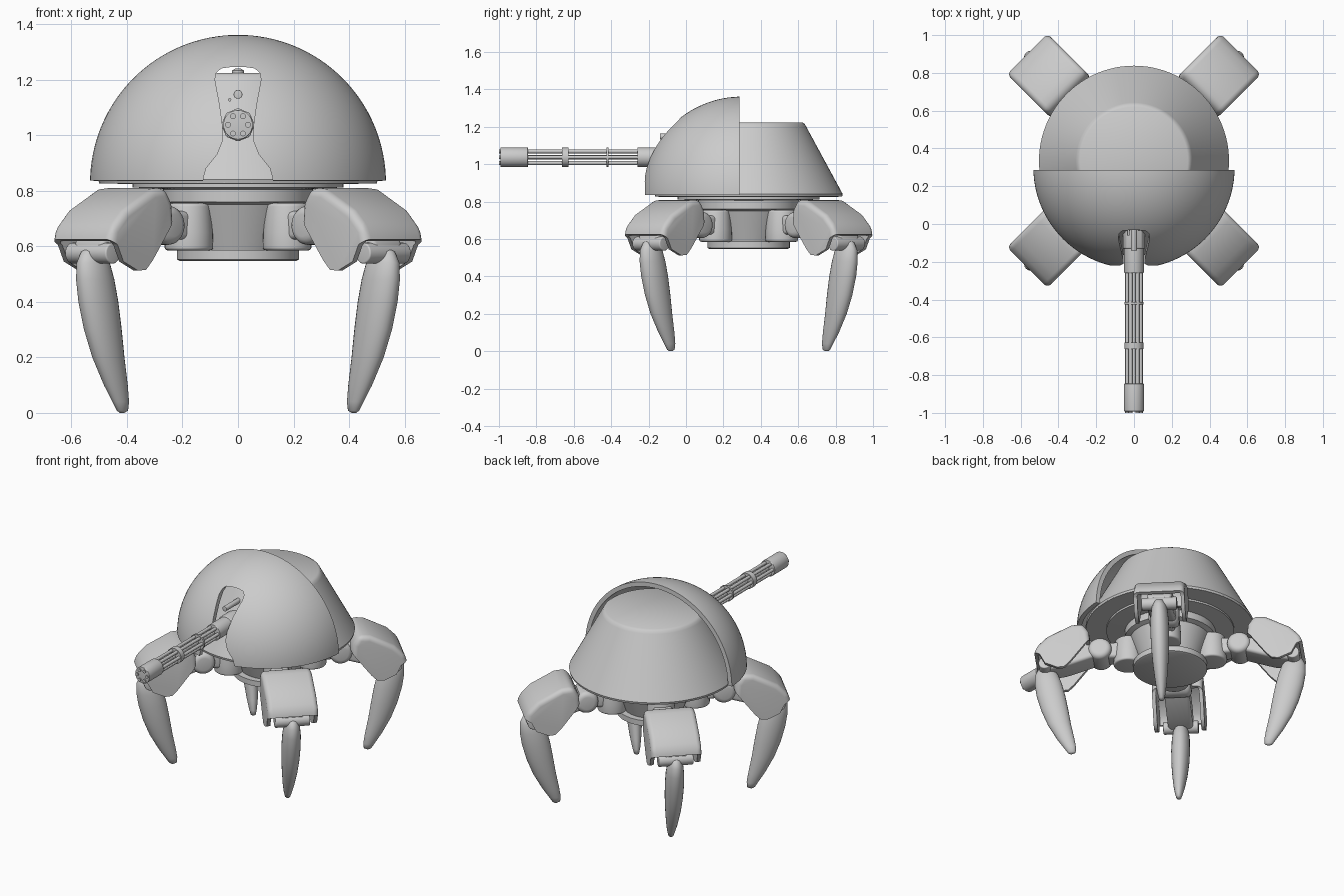
import bpy, bmesh
from math import pi, cos, sin, radians
from mathutils import Vector, Matrix

if "Cube" in bpy.data.objects:
    bpy.data.objects.remove(bpy.data.objects["Cube"])

CY = 0.335          # y of the turret axis
GZ = 1.037          # height of the gun axis


def make(name, bm, bevel=0, solid=0, cutter=None, angle=35):
    """Mesh to object: bevel, thicken inward, cut, then smooth by angle."""
    bmesh.ops.recalc_face_normals(bm, faces=bm.faces)
    me = bpy.data.meshes.new(name)
    bm.to_mesh(me)
    bm.free()
    ob = bpy.data.objects.new(name, me)
    bpy.context.collection.objects.link(ob)
    bpy.ops.object.select_all(action='DESELECT')
    bpy.context.view_layer.objects.active = ob
    ob.select_set(True)
    if bevel:
        m = ob.modifiers.new("bevel", 'BEVEL')
        m.width, m.segments, m.angle_limit = bevel, 4, radians(28)
    if solid:
        m = ob.modifiers.new("shell", 'SOLIDIFY')
        m.thickness, m.offset = solid, -1
    if cutter:
        m = ob.modifiers.new("cut", 'BOOLEAN')
        m.object, m.solver = cutter, 'EXACT'
    for m in list(ob.modifiers):
        bpy.ops.object.modifier_apply(modifier=m.name)
    bpy.ops.object.shade_smooth_by_angle(angle=radians(angle))
    return ob


def loft(rings):
    """Closed skin through rings of points, capped at both ends."""
    bm = bmesh.new()
    vs = [[bm.verts.new(p) for p in ring] for ring in rings]
    n = len(vs[0])
    for a, b in zip(vs, vs[1:]):
        for i in range(n):
            j = (i + 1) % n
            bm.faces.new((a[i], a[j], b[j], b[i]))
    bm.faces.new(vs[0])
    bm.faces.new(vs[-1])
    return bm


def lathe(profile, loc=(0, 0, 0), axis='z', n=64):
    """Turn (radius, height) points about z, or about the -y axis."""
    bm = loft([[(r * cos(2 * pi * i / n), r * sin(2 * pi * i / n), h) for i in range(n)]
               for r, h in profile])
    if axis == 'y':
        bm.transform(Matrix.Rotation(pi / 2, 4, 'X'))
    bm.transform(Matrix.Translation(loc))
    return bm


def extrude(pts, y0, y1):
    return loft([[(x, y, z) for x, z in pts] for y in (y0, y1)])


def rod(name, x, z, r, y0, y1, n=24, bevel=0):
    """Cylinder along y."""
    return make(name, lathe([(r, -y1), (r, -y0)], (x, 0, z), 'y', n), bevel)


# Turret cone and the turntable below it
make("turret_cone", lathe([(0.5, 0.828), (0.503, 0.84), (0.308, 1.2), (0.3, 1.215),
                           (0.285, 1.224)], (0, CY, 0), n=96))
make("turntable", lathe([(0.5, 0.834), (0.5, 0.826), (0.38, 0.824), (0.38, 0.812), (0.27, 0.805),
                         (0.27, 0.76), (0.24, 0.75), (0.18, 0.587), (0.22, 0.587),
                         (0.22, 0.552), (0.21, 0.547)], (0, CY, 0)))

# Front dome shield: quarter sphere shell with a gun slot
half = [(0.126, 0.78), (0.125, 0.845), (0.115, 0.88), (0.075, 0.93), (0.055, 0.98), (0.055, 1.03),
        (0.066, 1.11), (0.083, 1.2), (0.078, 1.225), (0.06, 1.24), (0.02, 1.246)]
slot = make("slot_cutter", extrude(half + [(-x, z) for x, z in reversed(half)], -0.5, 0.22))
slot.hide_render = True
slot.hide_set(True)
bm = bmesh.new()
bmesh.ops.create_uvsphere(bm, u_segments=96, v_segments=64, radius=0.533)
bm.transform(Matrix.Translation((0, 0.298, 0.828)))
for co, no in (((0, 0.285, 0), (0, 1, 0)), ((0, 0, 0.836), (0, 0, -1))):
    bmesh.ops.bisect_plane(bm, geom=bm.verts[:] + bm.edges[:] + bm.faces[:],
                           plane_co=co, plane_no=no, clear_outer=True)
make("dome_shield", bm, solid=0.028, cutter=slot)

# Rotary gun: receiver, barrels, clamps, muzzle
rod("gun_receiver", 0, GZ, 0.052, -0.26, 0.0, 32, 0.004)
rod("gun_mount", 0, GZ, 0.06, -0.13, 0.02, 8, 0.006)
rod("gun_spindle", 0, GZ, 0.012, -0.98, -0.2, 16)
for k in range(6):
    a = k * pi / 3
    rod(f"gun_barrel_{k + 1}", 0.036 * cos(a), GZ + 0.036 * sin(a), 0.0105, -1.0, -0.2, 12)
for k, y in enumerate((-0.42, -0.645)):
    rod(f"barrel_clamp_{k + 1}", 0, GZ, 0.051, y - 0.012 * (k + 0.5), y + 0.012 * (k + 0.5), 32)
rod("gun_muzzle", 0, GZ, 0.053, -0.992, -0.845, 32, 0.004)

# Small sighting barrel and fittings in the slot
rod("sight_barrel", 0, 1.147, 0.016, -0.14, 0.05, 16, 0.002)
rod("sight_lamp", -0.03, 1.127, 0.006, -0.06, 0.02, 12)
make("cone_top_knob", lathe([(0.022, 1.22), (0.022, 1.232), (0.01, 1.24)], (0, 0.07, 0), n=16))

# One leg, built along +x (radial) about the turret axis
parts = {}
parts["hip_drum"] = make("hip_drum", lathe([(0.088, 0.585), (0.086, 0.65), (0.078, 0.755)],
                                           (0.25, 0, 0), n=32), 0.012)
parts["hip_ball"] = make("hip_ball", lathe([(0.07, -0.09), (0.07, 0.09)], (0.415, 0, 0.675), 'y', 32), 0.03)
parts["hip_link"] = make("hip_link", extrude([(0.26, 0.62), (0.45, 0.63), (0.45, 0.72), (0.26, 0.73)],
                                             -0.055, 0.055), 0.02)
parts["upper_arm"] = make("upper_arm", extrude([(0.42, 0.63), (0.62, 0.565), (0.74, 0.545), (0.77, 0.575),
                                                (0.76, 0.63), (0.68, 0.69), (0.46, 0.74)], -0.075, 0.075), 0.02)
parts["knee_pivot"] = make("knee_pivot", lathe([(0.038, -0.105), (0.038, 0.105)], (0.74, 0, 0.575), 'y', 24), 0.006)

# Armour cover: roof and end face between two side skirts, open below
roof = [(0.47, 0.7), (0.475, 0.755), (0.51, 0.812), (0.58, 0.805), (0.725, 0.73), (0.79, 0.665), (0.80, 0.625)]
skirt = [(0.765, 0.605), (0.735, 0.545), (0.66, 0.512), (0.62, 0.515), (0.585, 0.55)]
bm = bmesh.new()
sides = [[bm.verts.new((x, y, z)) for x, z in roof + skirt] for y in (-0.152, 0.152)]
for s in sides:
    bm.faces.new(s)
for i in range(len(roof) - 1):
    bm.faces.new((sides[0][i], sides[0][i + 1], sides[1][i + 1], sides[1][i]))
parts["leg_armour"] = make("leg_armour", bm, bevel=0.03, solid=0.022, angle=50)

# Curved claw-like shin: (height, radial centre, half width)
shin = [(0.0, 0.59, 0.008), (0.008, 0.588, 0.02), (0.04, 0.597, 0.03), (0.1, 0.622, 0.043),
        (0.2, 0.66, 0.058), (0.3, 0.688, 0.068), (0.4, 0.711, 0.072), (0.48, 0.727, 0.069),
        (0.54, 0.737, 0.06), (0.58, 0.742, 0.04), (0.595, 0.742, 0.015)]
parts["shin"] = make("shin", loft([[(x + 1.18 * w * cos(pi * i / 12), 0.78 * w * sin(pi * i / 12), z)
                                    for i in range(24)] for z, x, w in shin]), angle=60)

# Four copies of the leg on the diagonals
corners = (("back_right", 45), ("back_left", 135), ("front_left", 225), ("front_right", 315))
for name, ob in parts.items():
    for k, (corner, deg) in enumerate(corners):
        o = ob
        if k:
            o = ob.copy()
            bpy.context.collection.objects.link(o)
        o.name = f"{corner}_{name}"
        o.location = (0, CY, 0)
        o.rotation_euler = (0, 0, radians(deg))
